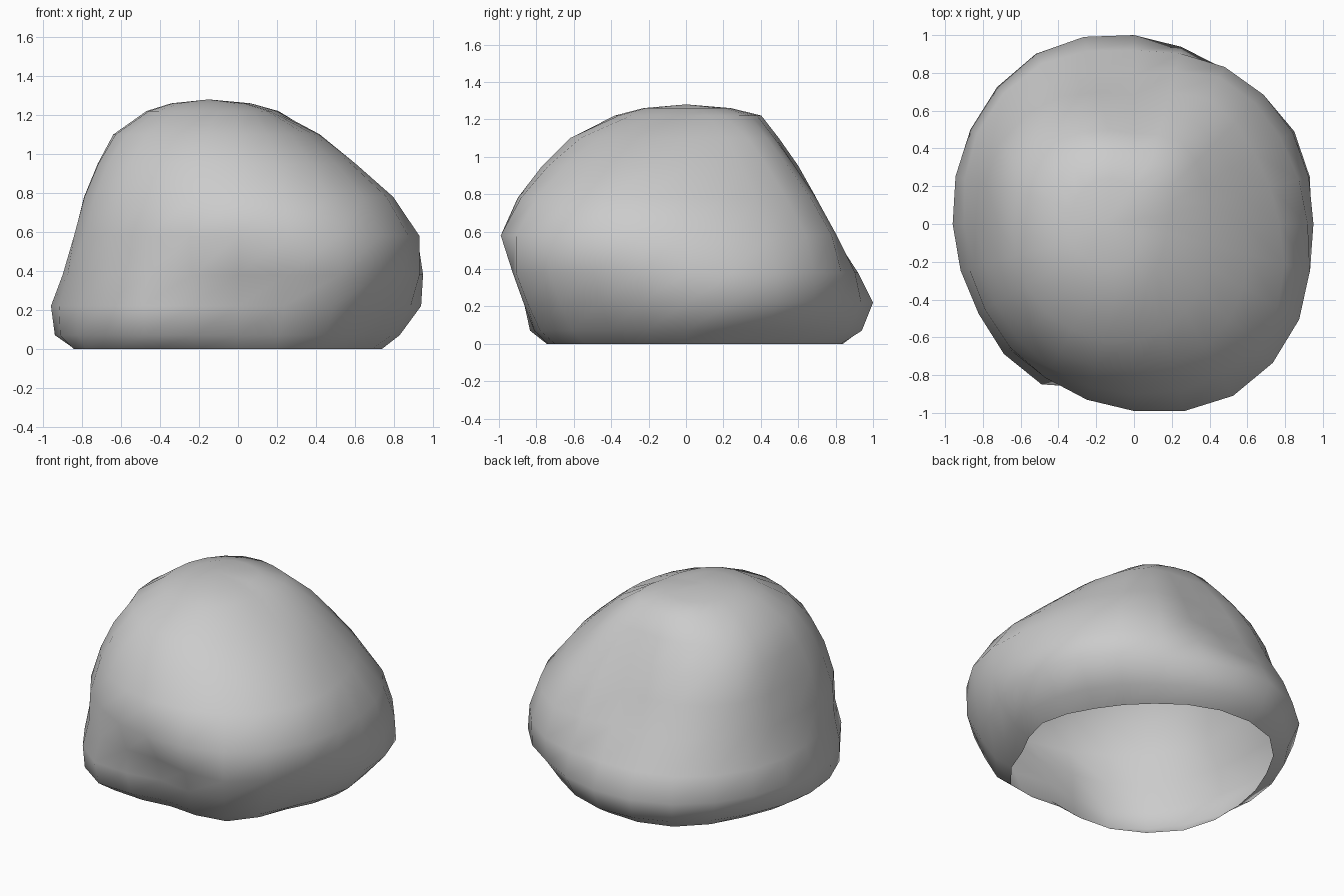
import bpy, bmesh
from math import sin, cos, pi

if "Cube" in bpy.data.objects:
    bpy.data.objects.remove(bpy.data.objects["Cube"])

# Boulder outline: height -> radius every 30 degrees, counter-clockwise from +x
RINGS = [
    (0.00, [.74, .70, .73, .83, .89, .83, .84, .90, .84, .72, .81, .70]),
    (0.07, [.83, .83, .85, .94, .97, .94, .94, .95, .95, .79, .90, .81]),
    (0.22, [.94, .98, .95, 1.0, 1.04, 1.0, .96, .95, .98, .83, .98, .91]),
    (0.38, [.95, .97, .96, .92, .98, .96, .90, .92, .94, .87, 1.05, .99]),
    (0.58, [.92, .90, .90, .78, .87, .87, .84, .91, .94, .99, 1.05, 1.01]),
    (0.78, [.77, .74, .77, .68, .78, .83, .79, .85, .88, .90, .92, .88]),
    (0.95, [.59, .59, .63, .58, .68, .75, .72, .77, .79, .77, .75, .67]),
    (1.10, [.42, .43, .50, .48, .56, .64, .64, .66, .65, .62, .54, .45]),
    (1.22, [.18, .24, .33, .38, .45, .47, .47, .47, .42, .36, .25, .19]),
]
APEX = (-0.15, 0.0, 1.28)
N = 24


def radius(values, t):
    """Smooth periodic interpolation around the ring, t in 0..1."""
    n = len(values)
    i = int(t * n)
    f = t * n - i
    a, b, c, d = (values[(i + k) % n] for k in (-1, 0, 1, 2))
    return b + 0.5 * f * (c - a + f * (2*a - 5*b + 4*c - d + f * (3*(b - c) + d - a)))


# Cross-sections
sections = []
for z, values in RINGS:
    sections.append([(radius(values, k / N) * cos(2 * pi * k / N),
                      radius(values, k / N) * sin(2 * pi * k / N), z) for k in range(N)])
# Gentle crown ring part way to the summit
sections.append([(x + (APEX[0] - x) * 0.4, y + (APEX[1] - y) * 0.4, 1.26)
                 for x, y, z in sections[-1]])

# Skin the boulder, leaving the underside open
bm = bmesh.new()
loops = [[bm.verts.new(p) for p in s] for s in sections]
for low, high in zip(loops, loops[1:]):
    for k in range(N):
        j = (k + 1) % N
        bm.faces.new((low[k], low[j], high[j], high[k]))
top = bm.verts.new(APEX)
for k in range(N):
    bm.faces.new((loops[-1][k], loops[-1][(k + 1) % N], top))
for f in bm.faces:
    f.smooth = True

mesh = bpy.data.meshes.new("boulder")
bm.to_mesh(mesh)
bm.free()
boulder = bpy.data.objects.new("boulder", mesh)
bpy.context.collection.objects.link(boulder)
